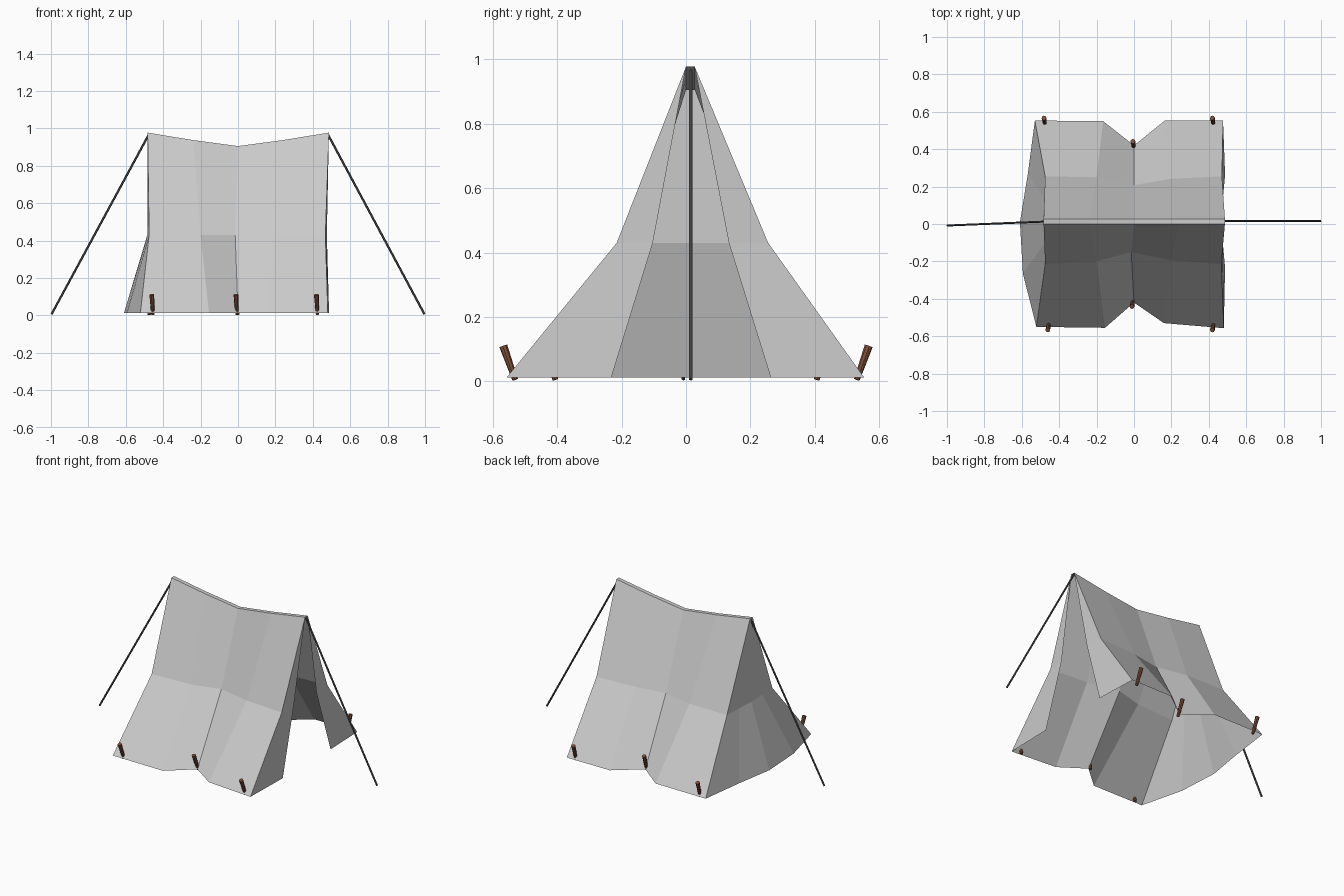
import bpy, bmesh
from mathutils import Vector

if "Cube" in bpy.data.objects:
    bpy.data.objects.remove(bpy.data.objects["Cube"])


def material(name, color):
    m = bpy.data.materials.new(name)
    m.diffuse_color = color
    m.use_nodes = True
    m.node_tree.nodes["Principled BSDF"].inputs["Base Color"].default_value = m.diffuse_color
    return m


def sheet(bm, *rows):
    """Skin rows of points into a grid of faces."""
    grid = [[bm.verts.new(p) for p in row] for row in rows]
    for a, b in zip(grid, grid[1:]):
        for i in range(len(a) - 1):
            bm.faces.new((a[i], a[i + 1], b[i + 1], b[i]))


def rod(name, a, b, r1, r2, sides, mat=None):
    """Straight cylinder or taper from a to b."""
    a, b = Vector(a), Vector(b)
    bpy.ops.mesh.primitive_cone_add(vertices=sides, radius1=r1, radius2=r2,
                                    depth=(b - a).length, location=(a + b) / 2)
    o = bpy.context.object
    o.name = name
    o.rotation_euler = (b - a).to_track_quat('Z', 'Y').to_euler()
    if mat:
        o.data.materials.append(mat)
    return o


def at_z(pts, z):
    return [(x, y, z) for x, y in pts]


MID, LOW = 0.43, 0.012
bm = bmesh.new()

# Sagging ridge strip
ridge_xz = [(-0.483, 0.977), (-0.24, 0.937), (0, 0.905), (0.24, 0.937), (0.486, 0.977)]
ridge_front = [(x, 0.0, z) for x, z in ridge_xz]
ridge_back = [(x, 0.027, z) for x, z in ridge_xz]
sheet(bm, ridge_front, ridge_back)

# Front and back walls, pinched inward at the middle peg
front_mid = at_z([(-0.475, -0.215), (-0.2, -0.2), (-0.015, -0.15), (0.2, -0.195), (0.467, -0.215)], MID)
front_low = at_z([(-0.522, -0.55), (-0.155, -0.555), (0, -0.42), (0.16, -0.53), (0.48, -0.557)], LOW)
back_mid = at_z([(-0.475, 0.255), (-0.2, 0.25), (0, 0.208), (0.2, 0.242), (0.47, 0.255)], MID)
back_low = at_z([(-0.53, 0.553), (-0.165, 0.55), (0, 0.42), (0.165, 0.553), (0.476, 0.553)], LOW)
sheet(bm, front_low, front_mid, ridge_front)
sheet(bm, ridge_back, back_mid, back_low)

# Closed left end, bulging at the bottom
end_top = [ridge_back[0]] * 2 + [(-0.483, 0.0135, 0.977)] + [ridge_front[0]] * 2
end_mid = [back_mid[0], (-0.48, 0.135, MID), (-0.485, 0.015, MID), (-0.48, -0.105, MID), front_mid[0]]
end_low = [back_low[0], (-0.568, 0.265, LOW), (-0.61, 0.01, LOW), (-0.594, -0.265, LOW), front_low[0]]
sheet(bm, end_low, end_mid, end_top)

# Two door flaps on the open right end
sheet(bm, [front_low[-1], (0.487, -0.232, LOW)],
      [front_mid[-1], (0.475, -0.103, MID)], [ridge_front[-1]] * 2)
sheet(bm, [(0.487, 0.263, LOW), back_low[-1]],
      [(0.475, 0.133, MID), back_mid[-1]], [ridge_back[-1]] * 2)

bmesh.ops.remove_doubles(bm, verts=bm.verts, dist=0.0005)
bmesh.ops.recalc_face_normals(bm, faces=bm.faces)
mesh = bpy.data.meshes.new("tent_canvas")
bm.to_mesh(mesh)
bm.free()
bpy.context.collection.objects.link(bpy.data.objects.new("tent_canvas", mesh))

# Guy ropes
rope = material("rope_dark", (0.09, 0.09, 0.09, 1))
rod("guy_rope_left", (-0.478, 0.013, 0.965), (-0.997, -0.008, 0.006), 0.006, 0.006, 6, rope)
rod("guy_rope_right", (0.482, 0.015, 0.965), (0.997, 0.015, 0.006), 0.006, 0.006, 6, rope)

# Wooden pegs leaning outward
wood = material("peg_wood", (0.22, 0.08, 0.04, 1))
for side, label, xs in ((-1, "front", (-0.455, -0.005, 0.425)), (1, "back", (-0.475, 0, 0.425))):
    for x, y in zip(xs, (0.53, 0.405, 0.53)):
        rod("peg_" + label, (x, side * y, 0.005), (x - 0.006, side * (y + 0.037), 0.11),
            0.009, 0.013, 8, wood)
